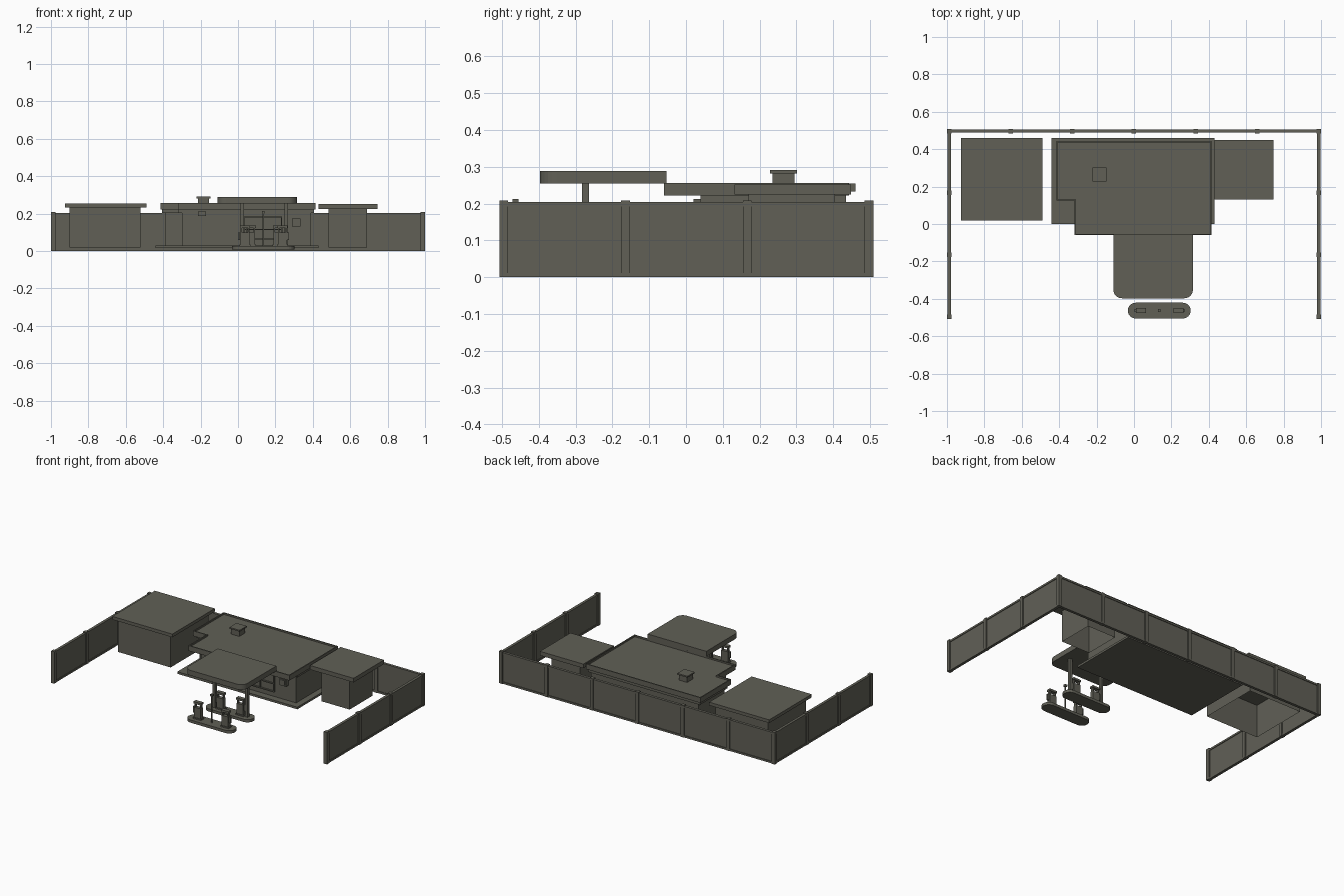
import bpy, bmesh, math

if "Cube" in bpy.data.objects:
    bpy.data.objects.remove(bpy.data.objects["Cube"])

mat = bpy.data.materials.new("olive grey")
mat.diffuse_color = (0.119, 0.117, 0.094, 1)
mat.use_nodes = True
mat.node_tree.nodes["Principled BSDF"].inputs["Base Color"].default_value = mat.diffuse_color


def finish(bm, name):
    bmesh.ops.recalc_face_normals(bm, faces=bm.faces)
    me = bpy.data.meshes.new(name)
    bm.to_mesh(me)
    bm.free()
    me.materials.append(mat)
    ob = bpy.data.objects.new(name, me)
    bpy.context.collection.objects.link(ob)
    return ob


def box(name, x0, x1, y0, y1, z0, z1, open_bottom=False):
    bm = bmesh.new()
    bmesh.ops.create_cube(bm, size=1)
    for v in bm.verts:
        v.co = (x1 if v.co.x > 0 else x0, y1 if v.co.y > 0 else y0, z1 if v.co.z > 0 else z0)
    if open_bottom:
        low = [f for f in bm.faces if all(abs(v.co.z - z0) < 1e-6 for v in f.verts)]
        bmesh.ops.delete(bm, geom=low, context='FACES')
        ob = finish(bm, name)
        # recalculated shell faces outward
        return ob
    return finish(bm, name)


def prism(name, pts, z0, z1, rim=0, sink=0):
    """Extrude an outline upward; optionally sink the top inside a rim."""
    bm = bmesh.new()
    face = bm.faces.new([bm.verts.new((x, y, z0)) for x, y in pts])
    ext = bmesh.ops.extrude_face_region(bm, geom=[face], use_keep_orig=True)["geom"]
    for v in ext:
        if isinstance(v, bmesh.types.BMVert):
            v.co.z = z1
    bmesh.ops.recalc_face_normals(bm, faces=bm.faces)
    if rim:
        top = [f for f in bm.faces if f.normal.z > 0.9]
        bmesh.ops.inset_region(bm, faces=top, thickness=rim)
        inner = [f for f in top if f.is_valid]
        geom = bmesh.ops.extrude_face_region(bm, geom=inner)["geom"]
        for v in geom:
            if isinstance(v, bmesh.types.BMVert):
                v.co.z -= sink
        bmesh.ops.delete(bm, geom=[f for f in inner if f.is_valid], context='FACES')
    return finish(bm, name)


def rounded(x0, x1, y0, y1, r, back=True, n=6):
    pts = []
    corners = [(x0 + r, y0 + r, 180), (x1 - r, y0 + r, 270), (x1 - r, y1 - r, 0), (x0 + r, y1 - r, 90)]
    for i, (cx, cy, a) in enumerate(corners):
        if i > 1 and not back:
            pts.append((x1 if i == 2 else x0, y1))
            continue
        for k in range(n + 1):
            t = math.radians(a + 90 * k / n)
            pts.append((cx + r * math.cos(t), cy + r * math.sin(t)))
    return pts


# perimeter fence: panels, rails and posts
def fence(name, x0, x1, y0, y1):
    along_x = x1 - x0 > y1 - y0
    for part, z0, z1, h in (("panel", 0.0, 0.2, 0.005), ("bottom_rail", 0.0, 0.012, 0.009),
                            ("top_rail", 0.192, 0.204, 0.009)):
        dx, dy = (0, h) if along_x else (h, 0)
        box(f"{name}_{part}", x0 - dx, x1 + dx, y0 - dy, y1 + dy, z0, z1)


def fence_post(x, y):
    box("fence_post", x - .012, x + .012, y - .012, y + .012, 0, 0.209)


fence("back_fence", -0.988, 0.988, 0.497, 0.497)
for s, side in ((-1, "left"), (1, "right")):
    fence(side + "_fence", s * 0.988, s * 0.988, -0.497, 0.497)
    for i in range(3):
        fence_post(s * 0.988, -0.495 + i * 0.3307)
for i in range(7):
    fence_post(-0.988 + i * 0.3293, 0.497)

# left and right side buildings
box("left_building_walls", -0.90, -0.52, 0.045, 0.435, 0.018, 0.234, True)
box("left_building_roof", -0.925, -0.49, 0.02, 0.46, 0.233, 0.254)
box("right_building_walls", 0.485, 0.69, 0.17, 0.405, 0.018, 0.226, True)
box("right_building_roof", 0.43, 0.745, 0.132, 0.448, 0.225, 0.252)

# main shop with notched front corner
box("shop_floor_slab", -0.44, 0.43, 0.0, 0.46, 0.015, 0.029)
prism("shop_walls", [(-0.30, 0.045), (0.39, 0.045), (0.39, 0.425), (-0.39, 0.425),
                     (-0.39, 0.16), (-0.30, 0.16)], 0.028, 0.224)
prism("shop_roof", [(-0.318, -0.06), (0.415, -0.06), (0.415, 0.443), (-0.415, 0.443),
                    (-0.415, 0.125), (-0.318, 0.125)], 0.222, 0.256, 0.01, 0.01)
prism("upper_roof_lip", [(-0.318, 0.04), (0.405, 0.04), (0.405, 0.435), (-0.405, 0.435),
                         (-0.405, 0.15), (-0.318, 0.15)], 0.203, 0.223)

# roof vent
box("roof_vent", -0.215, -0.155, 0.235, 0.295, 0.24, 0.284)
box("roof_vent_cap", -0.222, -0.148, 0.228, 0.302, 0.282, 0.291)

# doors, window, wall units
box("side_door", -0.382, -0.312, 0.153, 0.161, 0.028, 0.175)
box("front_door", -0.29, -0.21, 0.039, 0.046, 0.028, 0.175)
box("door_lamp", -0.215, -0.17, 0.02, 0.046, 0.188, 0.212)
for z in (0.06, 0.112, 0.178):
    box("window_bar", 0.03, 0.235, 0.035, 0.046, z, z + 0.006)
for x in (0.03, 0.13, 0.229):
    box("window_mullion", x, x + 0.006, 0.035, 0.046, 0.06, 0.184)
box("wall_cooler", 0.29, 0.335, 0.018, 0.046, 0.13, 0.175)
box("wall_cooler_grille", 0.297, 0.328, 0.015, 0.019, 0.137, 0.168)

# forecourt canopy on two columns
prism("canopy", rounded(-0.11, 0.315, -0.397, -0.053, 0.045, back=False), 0.255, 0.289)
for x in (0.022, 0.258):
    box("canopy_column", x - .009, x + .009, -0.282, -0.264, 0.02, 0.256)


# pump islands
def pump(x, y, side):
    box("pump_foot", x - .029, x + .029, y - .016, y + .016, 0.024, 0.034)
    box("pump_body", x - .024, x + .024, y - .012, y + .012, 0.033, 0.1)
    for s in (-1, 1):
        box("pump_upright", x + s * .02 - .004, x + s * .02 + .004, y - .008, y + .008, 0.1, 0.125)
    box("pump_head", x - .027, x + .027, y - .013, y + .013, 0.123, 0.136)
    hx = x + side * .031
    box("pump_nozzle", hx - .006, hx + .006, y - .005, y + .005, 0.06, 0.1)


for name, y, xs in (("front", -0.463, (0.037, 0.237)), ("rear", -0.273, (0.068, 0.213))):
    prism(name + "_pump_island", rounded(-0.033, 0.303, y - .042, y + .042, 0.0415), 0.008, 0.026)
    pump(xs[0], y, -1)
    pump(xs[1], y, 1)

# lamp post on the front island
box("lamp_post", 0.132, 0.138, -0.466, -0.460, 0.024, 0.204)
box("lamp_head", 0.127, 0.143, -0.471, -0.455, 0.2, 0.213)
